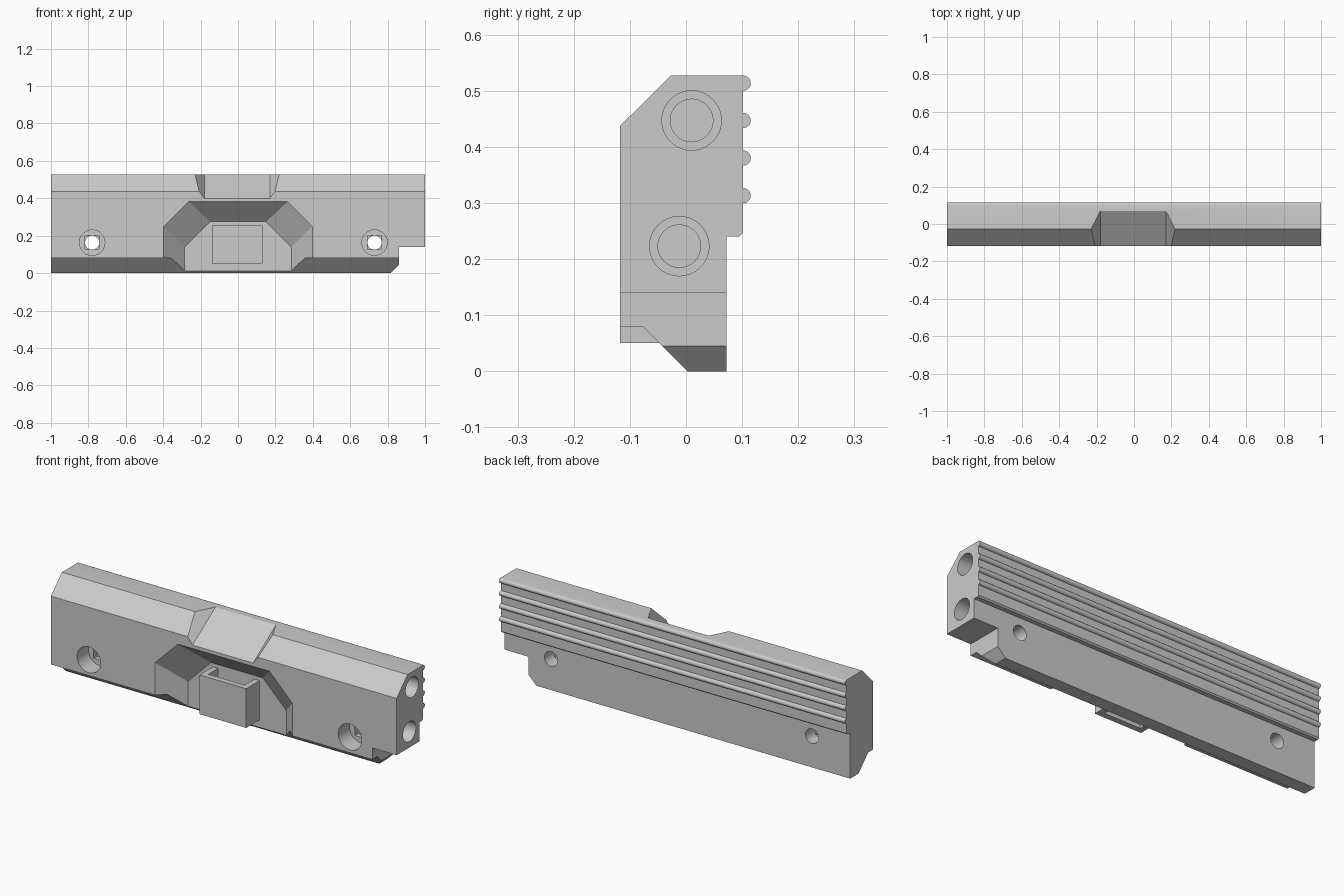
import bpy, bmesh, math
from mathutils import Vector

if "Cube" in bpy.data.objects:
    bpy.data.objects.remove(bpy.data.objects["Cube"])

grey = bpy.data.materials.new("light grey")
grey.diffuse_color = (0.6, 0.6, 0.6, 1)
grey.use_nodes = True
grey.node_tree.nodes["Principled BSDF"].inputs["Base Color"].default_value = grey.diffuse_color


def loft(name, rings):
    """Closed solid through matching rings of 3D points."""
    bm = bmesh.new()
    vs = [[bm.verts.new(p) for p in r] for r in rings]
    n = len(vs[0])
    for a, b in zip(vs, vs[1:]):
        for i in range(n):
            bm.faces.new((a[i], a[(i + 1) % n], b[(i + 1) % n], b[i]))
    bm.faces.new(vs[0])
    bm.faces.new(vs[-1])
    bmesh.ops.recalc_face_normals(bm, faces=bm.faces)
    me = bpy.data.meshes.new(name)
    bm.to_mesh(me)
    bm.free()
    ob = bpy.data.objects.new(name, me)
    bpy.context.collection.objects.link(ob)
    me.materials.append(grey)
    return ob


def prism(name, pts, axis, lo, hi):
    """Extrude a 2D outline along an axis."""
    put = {'x': lambda a, b, t: (t, a, b),
           'y': lambda a, b, t: (a, t, b),
           'z': lambda a, b, t: (a, b, t)}[axis]
    return loft(name, [[put(a, b, t) for a, b in pts] for t in (lo, hi)])


def circle(a, b, r, n=40):
    return [(a + r * math.cos(2 * math.pi * i / n),
             b + r * math.sin(2 * math.pi * i / n)) for i in range(n)]


def cut(ob, cutter):
    m = ob.modifiers.new("cut", 'BOOLEAN')
    m.operation, m.solver, m.object = 'DIFFERENCE', 'EXACT', cutter
    bpy.context.view_layer.objects.active = ob
    bpy.ops.object.modifier_apply(modifier=m.name)
    bpy.data.objects.remove(cutter)


# Body profile, with four half-round grip ribs on the back
profile = [(0.003, 0), (0.072, 0), (0.072, 0.24), (0.095, 0.24), (0.102, 0.247)]
for z in (0.313, 0.38, 0.447, 0.5135):
    for i in range(11):
        t = -math.pi / 2 + math.pi * i / 10
        profile.append((0.102 + 0.0135 * math.cos(t), z + 0.0135 * math.sin(t)))
profile += [(-0.027, 0.527), (-0.118, 0.437), (-0.118, 0.08), (-0.077, 0.08)]
body = prism("body", profile, 'x', -1, 1)

# Step and chamfer at the lower right end
cut(body, prism("step", [(0.805, -0.01), (0.86, 0.045), (0.86, 0.14),
                         (1.1, 0.14), (1.1, -0.01)], 'y', -0.3, 0.3))

# Sloped recess in the middle of the front
half_in = [(0.285, -0.1), (0.285, 0.14), (0.15, 0.275)]
half_out = [(0.397, -0.1), (0.397, 0.25), (0.265, 0.382)]


def recess_ring(t):
    h = [(a + (c - a) * t, b + (d - b) * t)
         for (a, b), (c, d) in zip(half_in, half_out)]
    y = -0.008 - 0.11 * t
    return [(x, y, z) for x, z in h] + [(-x, y, z) for x, z in reversed(h)]


cut(body, loft("recess", [recess_ring(0), recess_ring(1.2)]))

# Slanted, flared notch in the top front edge
start, end = Vector((-0.005, -0.118, 0.40)), Vector((-0.005, 0.07, 0.527))
d = (end - start).normalized()
up = Vector((0, -d.z, d.y))
section = [(-0.175, 0), (0.175, 0), (0.285, 0.12), (-0.285, 0.12)]
cut(body, loft("notch", [[p + Vector((x, 0, 0)) + up * n for x, n in section]
                         for p in (start - d * 0.1, end + d * 0.1)]))

# Screw holes: counterbore, square step, through hole
for x in (-0.78, 0.73):
    z, s = 0.163, 0.037
    cut(body, prism("bore", circle(x, z, 0.068), 'y', -0.2, -0.025))
    cut(body, prism("square", [(x - s, z - s), (x + s, z - s),
                               (x + s, z + s), (x - s, z + s)], 'y', -0.1, 0.0))
    cut(body, prism("through", circle(x, z, 0.038), 'y', -0.2, 0.2))

# Stepped blind holes in the right end
for y, z in ((0.010, 0.447), (-0.012, 0.223)):
    cut(body, prism("end_bore", circle(y, z, 0.053), 'x', 0.88, 1.1))
    cut(body, prism("end_pin", circle(y, z, 0.038), 'x', 0.84, 1.0))

# Strap loop standing in the recess
prism("strap_loop", [(-0.14, 0.0), (-0.14, -0.118), (0.13, -0.118), (0.13, 0.0),
                     (0.10, 0.0), (0.10, -0.088), (-0.11, -0.088), (-0.11, 0.0)],
      'z', 0.05, 0.255)

# Smooth the round bores and ribs, keep edges sharp
bpy.ops.object.select_all(action='DESELECT')
body.select_set(True)
bpy.context.view_layer.objects.active = body
bpy.ops.object.shade_smooth_by_angle(angle=math.radians(25))
